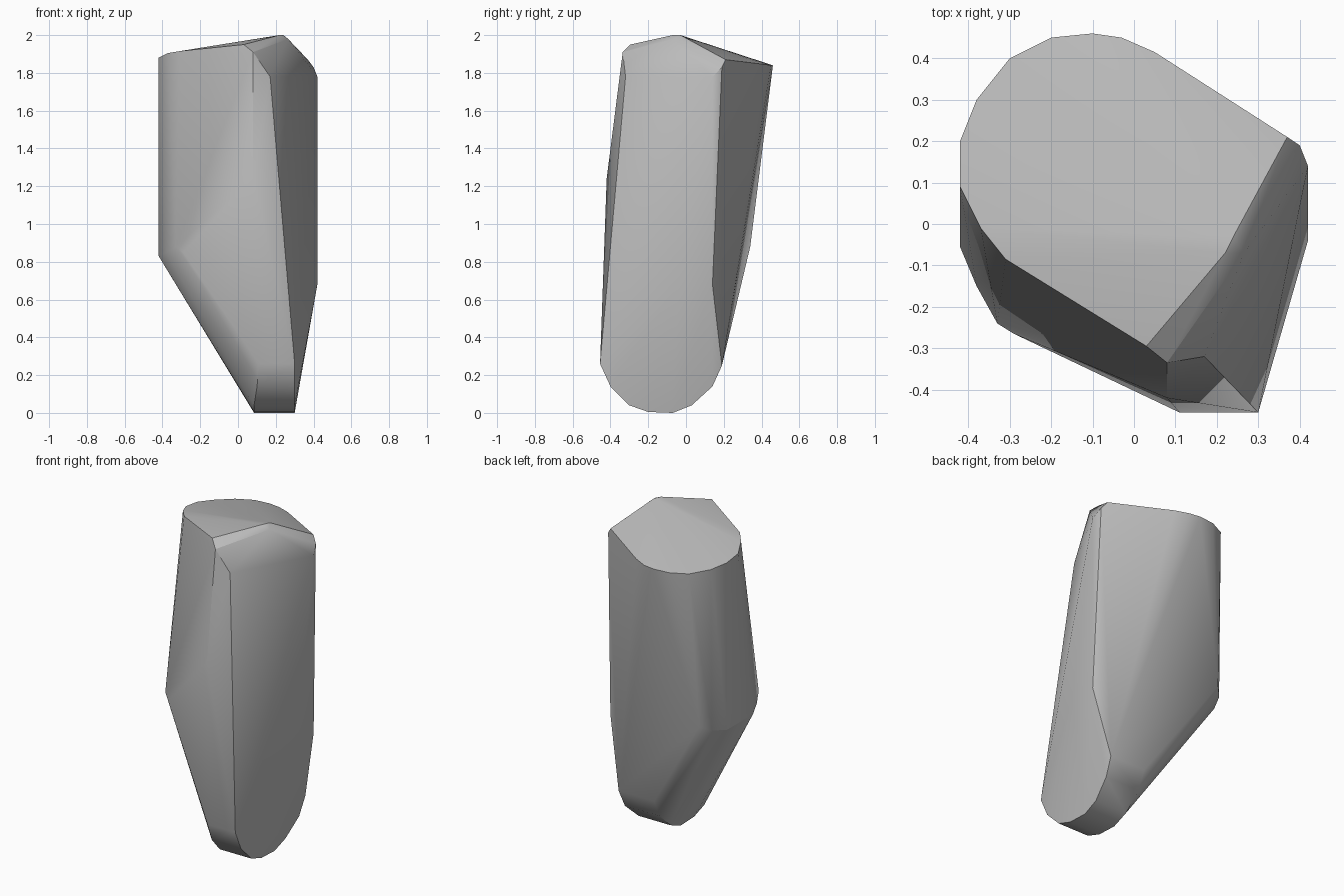
import bpy
import bmesh

# Remove the default cube only
default_cube = bpy.data.objects.get("Cube")
if default_cube:
    bpy.data.objects.remove(default_cube, do_unlink=True)


def make_material(name, colour):
    """One flat colour, visible in the viewport and in a render."""
    material = bpy.data.materials.new(name)
    material.use_nodes = True
    material.diffuse_color = colour
    shader = next(n for n in material.node_tree.nodes if n.type == "BSDF_PRINCIPLED")
    shader.inputs["Base Color"].default_value = colour
    return material


def make_hull(name, points, material):
    """Wrap a convex stone around the given corner points."""
    bm = bmesh.new()
    for point in points:
        bm.verts.new(point)
    result = bmesh.ops.convex_hull(bm, input=list(bm.verts), use_existing_faces=False)
    spare = [v for v in bm.verts if not v.link_faces]
    bmesh.ops.delete(bm, geom=spare, context="VERTS")
    bmesh.ops.recalc_face_normals(bm, faces=list(bm.faces))
    mesh = bpy.data.meshes.new(name)
    bm.to_mesh(mesh)
    bm.free()
    mesh.materials.append(material)
    stone = bpy.data.objects.new(name, mesh)
    bpy.context.collection.objects.link(stone)
    return stone


# Rounded back rim of the top
back_rim = [(-.42, .20, 1.865), (-.38, .30, 1.85), (-.30, .40, 1.84), (-.20, .45, 1.84),
            (-.10, .46, 1.84), (-.03, .45, 1.84), (.05, .415, 1.845)]

# Front rim of the top, rising to the chipped ridge and the peak
front_rim = [(-.42, .09, 1.88), (-.37, -.01, 1.905), (-.31, -.085, 1.915),
             (.03, -.295, 1.95), (.08, -.335, 1.91)]
peak = [(.22, -.07, 2.0), (.24, -.03, 2.0), (.265, -.07, 1.98)]

# Shoulder below the peak, and the long right side
shoulder = [(.17, -.32, 1.78), (.37, .21, 1.87), (.40, .19, 1.83), (.42, .14, 1.78)]
right_side = [(.42, -.04, .68), (.42, .14, .68)]

# Bulge of the front, and the lower corners where the left side tapers
front_bulge = [(.08, -.42, 1.24)]
lower_left = [(-.42, -.055, .83), (-.42, .20, .83), (-.38, .29, .85), (-.33, .34, .88),
              (-.38, -.15, .85), (-.33, -.24, .88), (-.29, -.265, .85)]

# Rounded foot: one arc swept across the narrow lower end
foot_arc = [(-.455, .26), (-.40, .14), (-.30, .04), (-.20, .005),
            (-.07, 0), (.03, .04), (.14, .14), (.19, .25)]
foot = []
for y, z in foot_arc:
    foot.append((.085 + max(0, -y - .3) * .16, y, z))
    foot.append((.30 + max(0, y) * .15, y, z))

grey = make_material("stone grey", (.5, .5, .5, 1))
stone = make_hull("stone", back_rim + front_rim + peak + shoulder + right_side
                  + front_bulge + lower_left + foot, grey)

# Soft facets with crisp breaks
bpy.ops.object.select_all(action="DESELECT")
stone.select_set(True)
bpy.context.view_layer.objects.active = stone
bpy.ops.object.shade_smooth_by_angle(angle=.524)
